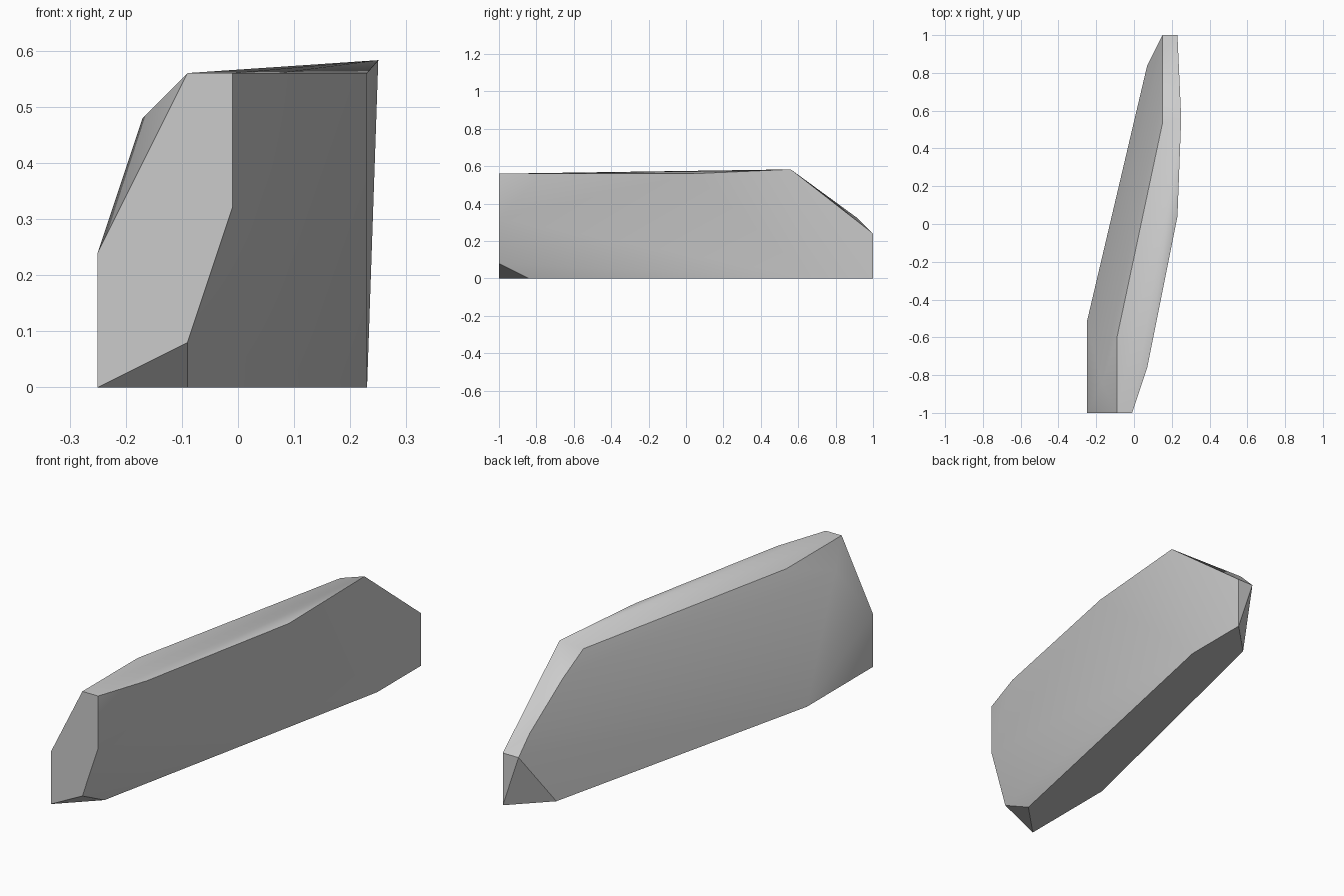
import bpy
import bmesh
import math

# Remove only the default cube
default_cube = bpy.data.objects.get("Cube")
if default_cube:
    bpy.data.objects.remove(default_cube, do_unlink=True)


def make_material(name, colour):
    material = bpy.data.materials.new(name)
    material.use_nodes = True
    material.diffuse_color = colour
    for node in material.node_tree.nodes:
        if node.type == 'BSDF_PRINCIPLED':
            node.inputs["Base Color"].default_value = colour
    return material


def at_height(z, outline):
    """Lift a flat outline to one height."""
    return [(x, y, z) for x, y in outline]


def at_depth(y, outline):
    """Stand an outline upright at one depth."""
    return [(x, y, z) for x, z in outline]


def convex_block(name, corners, material):
    """Wrap faceted stone faces around the given corners."""
    bm = bmesh.new()
    for corner in corners:
        bm.verts.new(corner)
    hull = bmesh.ops.convex_hull(bm, input=bm.verts[:])
    unused = [v for v in hull["geom_interior"] + hull["geom_unused"]
              if isinstance(v, bmesh.types.BMVert) and v.is_valid]
    bmesh.ops.delete(bm, geom=list(set(unused)), context='VERTS')
    bmesh.ops.dissolve_limit(bm, angle_limit=math.radians(0.5),
                             verts=bm.verts[:], edges=bm.edges[:])
    bmesh.ops.recalc_face_normals(bm, faces=bm.faces[:])
    mesh = bpy.data.meshes.new(name)
    bm.to_mesh(mesh)
    bm.free()
    mesh.materials.append(material)
    block = bpy.data.objects.new(name, mesh)
    bpy.context.collection.objects.link(block)
    return block


# Slanted base outline
base = at_height(0, [(-.25, -1), (-.25, -.52), (.07, .84),
                     (.23, 1), (.23, .68), (-.09, -.84)])

# Flat top, rising to a single peak near the back
top = at_height(.56, [(-.09, -1), (-.09, -.6), (.15, .53),
                      (.23, .04), (.07, -.76), (-.01, -1)])
peak = [(.25, .56, .583)]

# Chipped front end and narrow back end
front_end = at_depth(-1, [(-.25, .24), (-.01, .32), (-.09, .08)])
back_end = at_depth(1, [(.15, .24), (.23, .24)])

# Corners where the leaning side meets the chipped front and sloping back
side_corners = [(-.17, -.84, .48), (.15, .68, .48), (.15, .92, .32)]

# Stone slab
stone = make_material("stone grey", (.6, .6, .6, 1))
slab = convex_block("stone_slab",
                    base + top + peak + front_end + back_end + side_corners,
                    stone)

# Soft shading across shallow facets
bpy.ops.object.select_all(action='DESELECT')
slab.select_set(True)
bpy.context.view_layer.objects.active = slab
bpy.ops.object.shade_smooth_by_angle(angle=math.radians(30))
